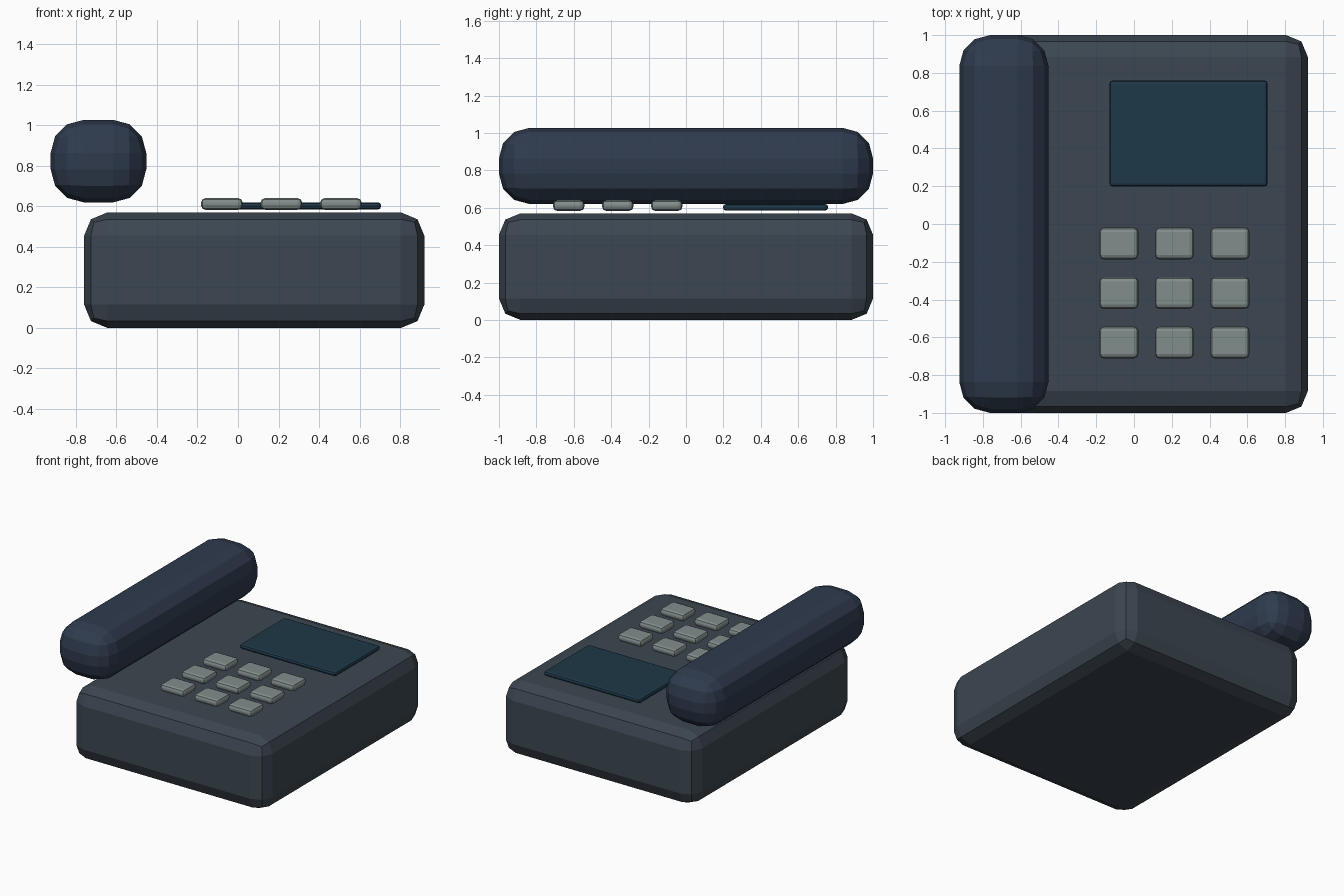
import bpy
import bmesh

if "Cube" in bpy.data.objects:
    bpy.data.objects.remove(bpy.data.objects["Cube"])


def material(name, rgb):
    m = bpy.data.materials.new(name)
    m.diffuse_color = (*rgb, 1)
    m.use_nodes = True
    m.node_tree.nodes["Principled BSDF"].inputs["Base Color"].default_value = m.diffuse_color
    return m


def rounded_box(name, low, high, bevel, segments, mat):
    """Flat-shaded box between two corners with bevelled edges."""
    bm = bmesh.new()
    bmesh.ops.create_cube(bm, size=1)
    for v in bm.verts:
        v.co = [l if c < 0 else h for c, l, h in zip(v.co, low, high)]
    bmesh.ops.bevel(bm, geom=bm.edges[:], offset=bevel, segments=segments,
                    profile=0.5, affect='EDGES', clamp_overlap=True)
    center = [(l + h) / 2 for l, h in zip(low, high)]
    bmesh.ops.translate(bm, verts=bm.verts, vec=[-c for c in center])
    mesh = bpy.data.meshes.new(name)
    bm.to_mesh(mesh)
    bm.free()
    mesh.materials.append(mat)
    ob = bpy.data.objects.new(name, mesh)
    ob.location = center
    bpy.context.collection.objects.link(ob)
    return ob


body_mat = material("slate", (0.045, 0.062, 0.082))
handset_mat = material("navy", (0.028, 0.043, 0.075))
screen_mat = material("dark_teal", (0.013, 0.04, 0.065))
button_mat = material("grey_green", (0.22, 0.27, 0.26))

# Base and handset
rounded_box("phone_base", (-0.76, -1, 0), (0.92, 1, 0.57), 0.115, 2, body_mat)
rounded_box("handset", (-0.925, -1, 0.62), (-0.453, 1, 1.027), 0.163, 3, handset_mat)

# Display, hovering just above the base
rounded_box("screen", (-0.13, 0.198, 0.584), (0.707, 0.76, 0.62), 0.017, 2, screen_mat)

# Keypad
for row in range(3):
    for col in range(3):
        x = -0.08 + col * 0.294
        y = -0.103 - row * 0.262
        rounded_box(f"button_{row}_{col}", (x - 0.103, y - 0.084, 0.583),
                    (x + 0.103, y + 0.084, 0.641), 0.023, 2, button_mat)
